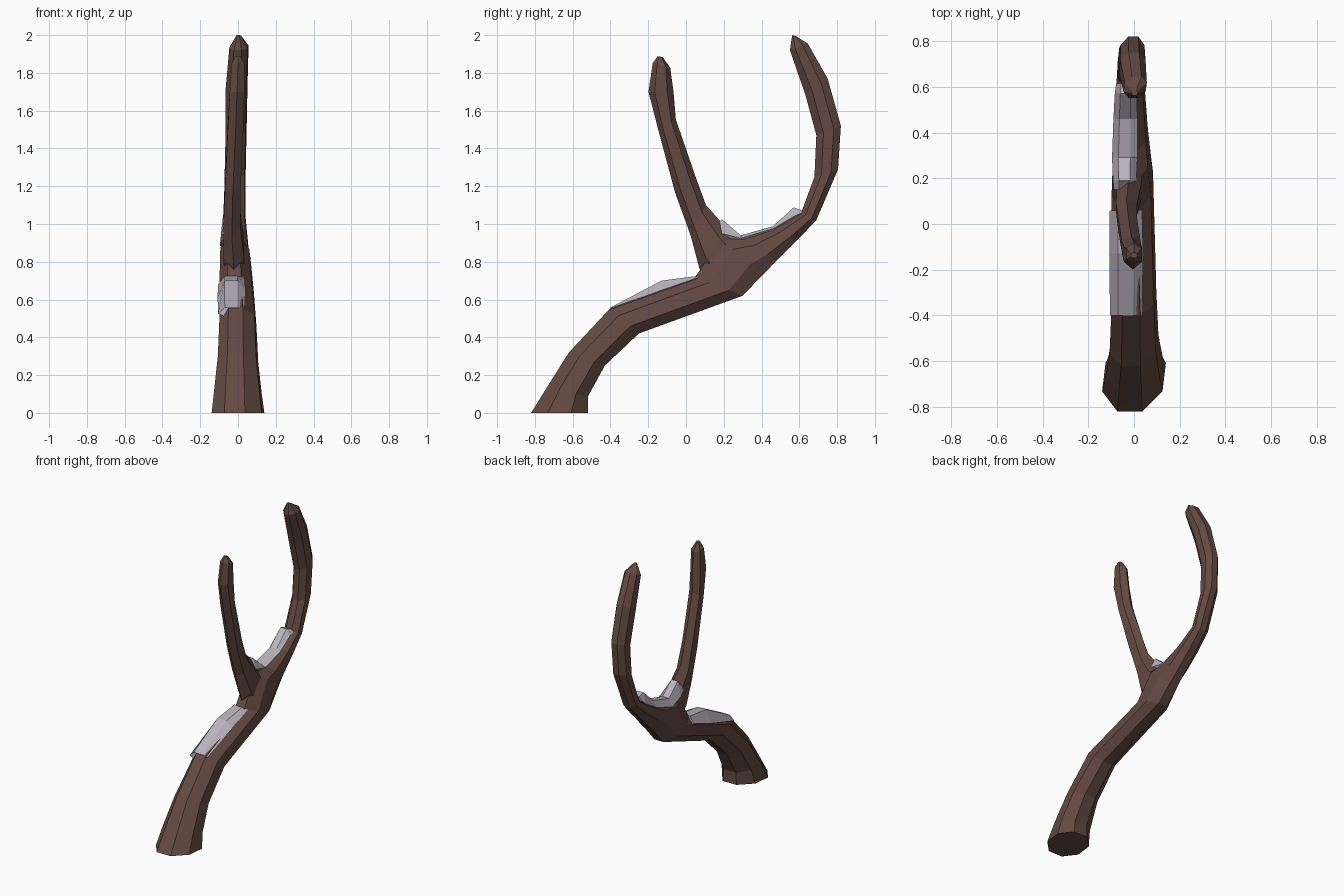
import bpy, bmesh, math


def material(name, rgb):
    m = bpy.data.materials.new(name)
    m.diffuse_color = (*rgb, 1)
    return m


bark = material("brown_bark", (0.13, 0.068, 0.055))
snow = material("pale_snow", (0.50, 0.46, 0.52))


def loft(name, rings, mat):
    """Skin a list of equal-length vertex rings and cap both ends."""
    bm = bmesh.new()
    vs = [[bm.verts.new(p) for p in r] for r in rings]
    n = len(vs[0])
    for a, b in zip(vs, vs[1:]):
        for i in range(n):
            j = (i + 1) % n
            bm.faces.new((a[i], a[j], b[j], b[i]))
    bm.faces.new(vs[0])
    bm.faces.new(vs[-1])
    bmesh.ops.recalc_face_normals(bm, faces=bm.faces)
    me = bpy.data.meshes.new(name)
    bm.to_mesh(me)
    bm.free()
    me.materials.append(mat)
    ob = bpy.data.objects.new(name, me)
    bpy.context.collection.objects.link(ob)
    return ob


def limb(name, stations, sides, lean):
    """Station: upper y, z, lower y, z, min x, max x, of a faceted ring."""
    rings = []
    k = 1 / math.cos(math.pi / sides)
    for uy, uz, ly, lz, x0, x1 in stations:
        ring = []
        for i in range(sides):
            a = math.tau * (i + 0.5) / sides
            c, s = math.cos(a) * k, math.sin(a) * k
            if sides == 6:
                c /= k
            half = (x1 - x0) / 2
            # upper side leans towards -x
            x = (x0 + x1) / 2 + half * c * (1 - lean) - lean * half * s
            ring.append((x, (uy + ly) / 2 + s * (uy - ly) / 2,
                         (uz + lz) / 2 + s * (uz - lz) / 2))
        rings.append(ring)
    return loft(name, rings, bark)


# Curved trunk from the flared foot to the tall tip
limb("trunk", [
    (-0.82, 0.00, -0.52, 0.00, -0.15, 0.15),
    (-0.73, 0.145, -0.52, 0.085, -0.135, 0.135),
    (-0.62, 0.32, -0.43, 0.25, -0.115, 0.115),
    (-0.40, 0.555, -0.25, 0.42, -0.105, 0.105),
    (0.05, 0.72, 0.30, 0.62, -0.105, 0.09),
    (0.18, 0.92, 0.41, 0.735, -0.10, 0.075),
    (0.31, 0.92, 0.48, 0.805, -0.095, 0.065),
    (0.47, 0.98, 0.59, 0.915, -0.09, 0.055),
    (0.61, 1.06, 0.69, 1.02, -0.08, 0.045),
    (0.68, 1.25, 0.805, 1.29, -0.075, 0.045),
    (0.69, 1.47, 0.82, 1.52, -0.07, 0.05),
    (0.63, 1.69, 0.75, 1.77, -0.07, 0.055),
    (0.55, 1.92, 0.645, 1.955, -0.05, 0.06),
    (0.562, 2.0, 0.585, 1.993, -0.01, 0.018),
], 8, 0.12)

# Side branch rising from the fork
limb("side_branch", [
    (0.17, 0.66, 0.32, 0.84, -0.08, 0.05),
    (0.08, 0.78, 0.20, 0.97, -0.085, 0.04),
    (0.03, 0.95, 0.10, 1.09, -0.085, 0.02),
    (-0.05, 1.17, 0.045, 1.24, -0.075, 0.02),
    (-0.14, 1.50, -0.06, 1.55, -0.06, 0.035),
    (-0.19, 1.70, -0.075, 1.70, -0.05, 0.04),
    (-0.17, 1.85, -0.09, 1.83, -0.04, 0.04),
    (-0.148, 1.888, -0.125, 1.883, -0.015, 0.015),
], 6, 0.0)


def drift(name, stations):
    """Station: y, left edge z, crest z, right edge z, left x, right x."""
    rings = []
    for y, zl, zc, zr, xl, xr in stations:
        w = xr - xl
        rings.append([(xl, y, zl), (xl + w * 0.25, y, zc),
                      (xl + w * 0.72, y, zc), (xr, y, zr),
                      (xl + w * 0.5, y, min(zl, zr) - 0.03)])
    return loft(name, rings, snow)


# Snow lying on the lower bend
drift("lower_snow", [
    (-0.40, 0.525, 0.558, 0.55, -0.105, 0.035),
    (-0.13, 0.61, 0.70, 0.65, -0.108, 0.04),
    (0.06, 0.68, 0.725, 0.715, -0.106, 0.035),
])

# Snow settled in the fork
drift("fork_snow", [
    (0.15, 0.95, 0.985, 0.96, -0.088, 0.005),
    (0.19, 0.92, 1.025, 0.95, -0.092, 0.01),
    (0.29, 0.885, 0.94, 0.925, -0.096, 0.015),
    (0.46, 0.945, 0.988, 0.975, -0.09, 0.015),
    (0.57, 1.01, 1.088, 1.04, -0.084, 0.012),
    (0.615, 1.05, 1.072, 1.06, -0.078, 0.012),
])
